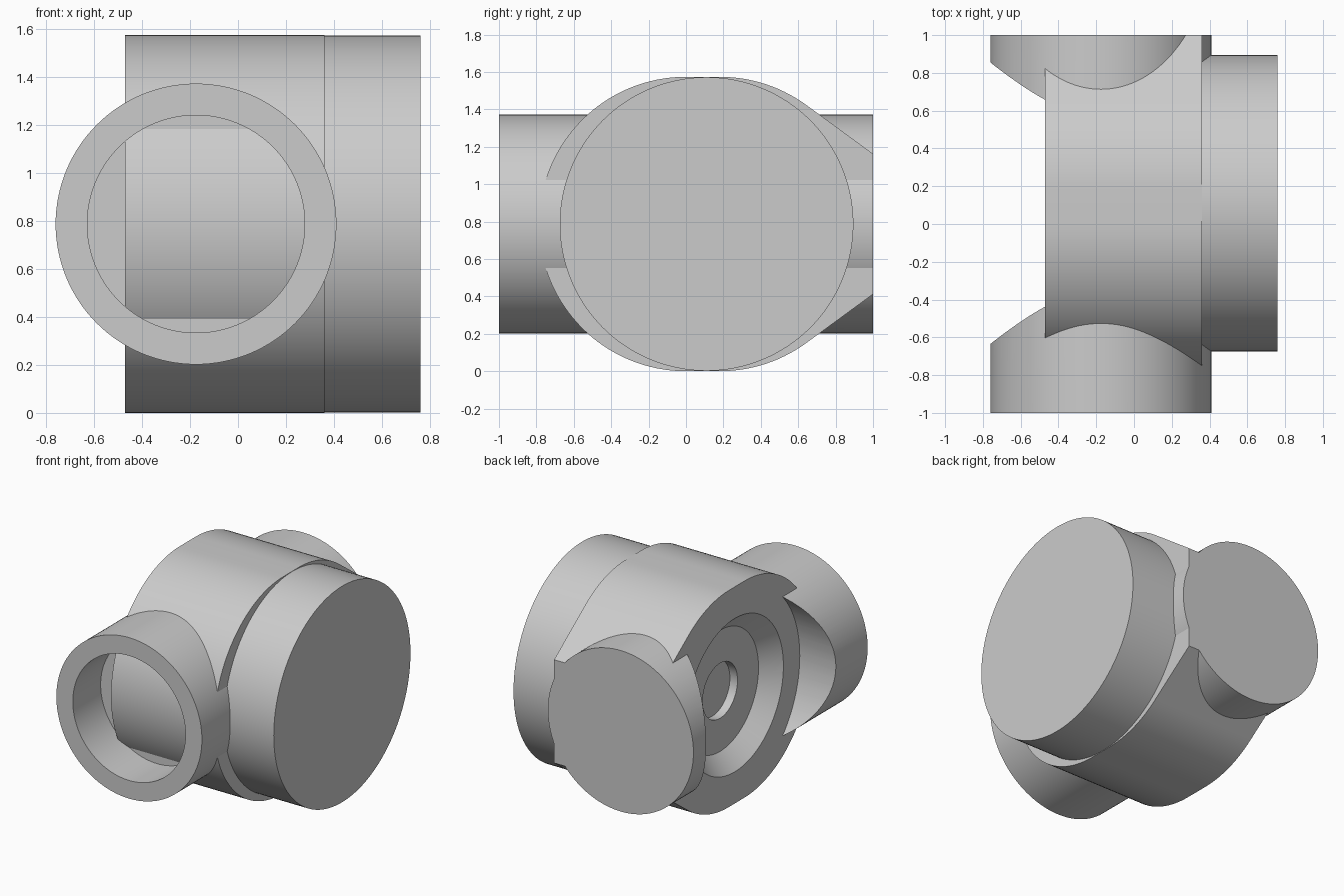
import bpy, bmesh
from math import sin, cos, pi, radians
from mathutils import Matrix, Vector

cube = bpy.data.objects.get("Cube")
if cube:
    bpy.data.objects.remove(cube, do_unlink=True)

MID = 0.787            # height of every axis
SIDE_Y = 0.11          # axis of the cover and side bore
PIPE_X = -0.175        # axis of the through pipe
FACE_X = -0.47         # open side of the housing

grey = bpy.data.materials.new("plain grey")
grey.use_nodes = True
grey.diffuse_color = (0.6, 0.6, 0.6, 1)
grey.node_tree.nodes["Principled BSDF"].inputs["Base Color"].default_value = (0.6, 0.6, 0.6, 1)


def finish(name, bm):
    bmesh.ops.recalc_face_normals(bm, faces=bm.faces)
    mesh = bpy.data.meshes.new(name)
    bm.to_mesh(mesh)
    bm.free()
    mesh.materials.append(grey)
    ob = bpy.data.objects.new(name, mesh)
    bpy.context.collection.objects.link(ob)
    return ob


def lathe_x(name, profile, y=SIDE_Y, steps=128):
    """Closed solid of revolution about x from (x, radius) pairs."""
    bm = bmesh.new()
    rings = []
    for x, r in profile:
        rings.append([bm.verts.new((x, y + r * cos(2 * pi * i / steps),
                                    MID + r * sin(2 * pi * i / steps))) for i in range(steps)])
    for a, b in zip(rings, rings[1:]):
        for i in range(steps):
            j = (i + 1) % steps
            bm.faces.new((a[i], a[j], b[j], b[i]))
    bm.faces.new(rings[0])
    bm.faces.new(rings[-1])
    return finish(name, bm)


def cylinder_y(name, y0, y1, r):
    bm = bmesh.new()
    place = Matrix.Translation((PIPE_X, (y0 + y1) / 2, MID)) @ Matrix.Rotation(pi / 2, 4, 'X')
    bmesh.ops.create_cone(bm, cap_ends=True, segments=128, radius1=r, radius2=r,
                          depth=y1 - y0, matrix=place)
    return finish(name, bm)


def cut(ob, cutter):
    mod = ob.modifiers.new("cut", 'BOOLEAN')
    mod.operation = 'DIFFERENCE'
    mod.solver = 'EXACT'
    mod.object = cutter
    bpy.context.view_layer.objects.active = ob
    bpy.ops.object.modifier_apply(modifier=mod.name)
    bpy.data.objects.remove(cutter, do_unlink=True)


# Housing: round front, flat top, back tapering along tangents to y = 1
R, BACK_Y, SLOPE = 0.787, 0.18, radians(53.8)


def arc(cy, a0, a1, n):
    return [(cy + R * cos(a0 + (a1 - a0) * i / n), R * sin(a0 + (a1 - a0) * i / n))
            for i in range(n + 1)]


tip = (R - (1 - BACK_Y) * cos(SLOPE)) / sin(SLOPE)
outline = (arc(0, pi / 2, 3 * pi / 2, 64) + arc(BACK_Y, -pi / 2, -SLOPE, 14)
           + [(1, -tip), (1, tip)] + arc(BACK_Y, SLOPE, pi / 2, 14))
bm = bmesh.new()
face = bm.faces.new([bm.verts.new((FACE_X, y, MID + z)) for y, z in outline])
side = bmesh.ops.extrude_face_region(bm, geom=[face])["geom"]
bmesh.ops.translate(bm, verts=[v for v in side if isinstance(v, bmesh.types.BMVert)],
                    vec=Vector((0.83, 0, 0)))
housing = finish("housing", bm)

# Stepped recess in the open side of the housing
cut(housing, lathe_x("recess_cutter", [(FACE_X - 0.1, 0.557), (FACE_X, 0.557),
                                       (FACE_X + 0.118, 0.44), (FACE_X + 0.119, 0.2),
                                       (FACE_X + 0.18, 0.2)]))

# Through pipe with a blind front bore and a side bore cut away
pipe = cylinder_y("pipe", -1, 1, 0.585)
cut(pipe, cylinder_y("bore_cutter", -1.2, -0.68, 0.453))
cut(pipe, lathe_x("side_bore_cutter", [(-1, 0.745), (0, 0.745)]))

# Round cover on the closed side
cover = lathe_x("cover", [(0.34, 0.785), (0.76, 0.785)])

for ob in (housing, pipe, cover):
    bpy.ops.object.select_all(action='DESELECT')
    ob.select_set(True)
    bpy.context.view_layer.objects.active = ob
    bpy.ops.object.shade_smooth_by_angle(angle=radians(25))
